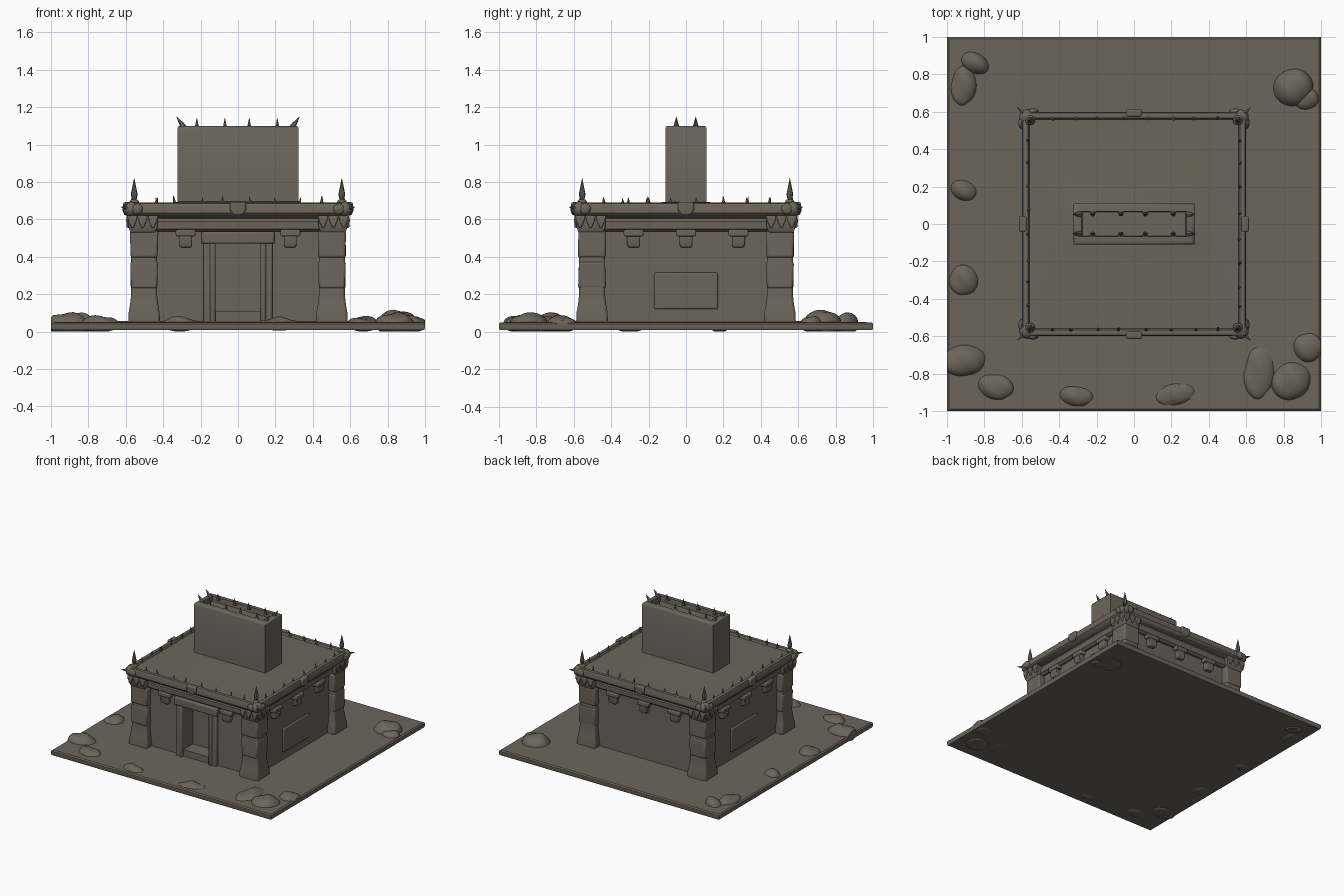
import bpy, bmesh, math, random
from mathutils import Vector, Matrix

random.seed(4)
stone = bpy.data.materials.new("weathered_stone")
stone.diffuse_color = (0.15, 0.13, 0.104, 1)


def finish(name, bm, bevel=0.0, segments=2, angle=35):
    bmesh.ops.recalc_face_normals(bm, faces=bm.faces)
    me = bpy.data.meshes.new(name)
    bm.to_mesh(me)
    bm.free()
    me.materials.append(stone)
    for p in me.polygons:
        p.use_smooth = True
    me.set_sharp_from_angle(angle=math.radians(angle))
    ob = bpy.data.objects.new(name, me)
    bpy.context.collection.objects.link(ob)
    if bevel:
        m = ob.modifiers.new("worn_edges", 'BEVEL')
        m.width, m.segments, m.limit_method = bevel, segments, 'ANGLE'
    return ob


def loft(bm, rings, cx=0, cy=0, mat=Matrix()):
    """Stack of rectangles (half x, half y, z), capped at both ends."""
    loops = [[bm.verts.new(mat @ Vector((cx + sx * hx, cy + sy * hy, z)))
              for sx, sy in ((-1, -1), (1, -1), (1, 1), (-1, 1))] for hx, hy, z in rings]
    for a, b in zip(loops, loops[1:]):
        for i in range(4):
            j = (i + 1) % 4
            bm.faces.new((a[i], a[j], b[j], b[i]))
    bm.faces.new(loops[0][::-1])
    bm.faces.new(loops[-1])


def block(bm, x0, x1, y0, y1, z0, z1, mat=Matrix()):
    hx, hy = (x1 - x0) / 2, (y1 - y0) / 2
    loft(bm, [(hx, hy, z0), (hx, hy, z1)], (x0 + x1) / 2, (y0 + y1) / 2, mat)


def spike(bm, pos, direction, r, h, sides=6):
    d = Vector(direction).normalized()
    mat = Matrix.Translation(Vector(pos) + d * h / 2) @ d.to_track_quat('Z', 'Y').to_matrix().to_4x4()
    bmesh.ops.create_cone(bm, cap_ends=True, segments=sides, radius1=r, radius2=0.001, depth=h, matrix=mat)


def ball(bm, pos, size, rot=0.0, sub=2):
    mat = Matrix.Translation(pos) @ Matrix.Rotation(rot, 4, 'Z') @ Matrix.Diagonal((*size, 1))
    return bmesh.ops.create_icosphere(bm, subdivisions=sub, radius=1, matrix=mat)['verts']


TURNS = [Matrix.Rotation(math.pi / 2 * k, 4, 'Z') for k in range(4)]
CORNERS = [(sx, sy) for sx in (-1, 1) for sy in (-1, 1)]

# Ground slab
bm = bmesh.new()
loft(bm, [(0.995, 0.995, 0.008), (1, 1, 0.02), (1, 1, 0.042), (0.99, 0.99, 0.05), (0.6, 0.6, 0.057)])
finish("ground_slab", bm)

# Walls, leaving a recessed doorway at the front
W = 0.522
bm = bmesh.new()
block(bm, -W, W, -0.41, W, 0.04, 0.6)
block(bm, -W, -0.12, -W, -0.41, 0.04, 0.6)
block(bm, 0.12, W, -W, -0.41, 0.04, 0.6)
block(bm, -0.12, 0.12, -W, -0.41, 0.47, 0.6)
block(bm, -0.12, 0.12, -0.535, -0.41, 0.04, 0.11)
finish("walls", bm)

# Door frame
bm = bmesh.new()
for s in (-1, 1):
    block(bm, s * 0.155 - 0.03, s * 0.155 + 0.03, -0.55, -0.5, 0.04, 0.48)
    block(bm, s * 0.135 - 0.015, s * 0.135 + 0.015, -0.56, -0.5, 0.05, 0.475)
block(bm, -0.195, 0.195, -0.56, -0.5, 0.47, 0.535)
finish("door_frame", bm, 0.01)

# Raised side panels
bm = bmesh.new()
for s in (-1, 1):
    block(bm, s * 0.522 - 0.012, s * 0.522 + 0.012, -0.17, 0.17, 0.12, 0.315)
finish("side_panels", bm, 0.008)

# Corner pillars: flared foot, stacked stones
bm = bmesh.new()
for sx, sy in CORNERS:
    cx, cy = sx * 0.502, sy * 0.502
    loft(bm, [(0.085, 0.085, 0.045), (0.083, 0.083, 0.1), (0.075, 0.075, 0.145), (0.069, 0.069, 0.2),
              (0.069, 0.069, 0.54)], cx, cy)
    for z0, z1, h in ((0.23, 0.375, 0.072), (0.395, 0.54, 0.074)):
        j = random.uniform(-0.003, 0.003)
        loft(bm, [(h + j, h - j, z0), (h - j, h + j, z1)], cx, cy)
finish("corner_pillars", bm, 0.012)

# Capitals with chiselled wedges
bm = bmesh.new()
for sx, sy in CORNERS:
    loft(bm, [(0.066, 0.066, 0.53), (0.078, 0.078, 0.56), (0.081, 0.081, 0.625)], sx * 0.508, sy * 0.508)
    for k in range(3):
        o = 0.455 + 0.055 * k
        loft(bm, [(0.006, 0.012, 0.555), (0.022, 0.015, 0.595), (0.026, 0.012, 0.62)], sx * o, sy * 0.583)
        loft(bm, [(0.012, 0.006, 0.555), (0.015, 0.022, 0.595), (0.012, 0.026, 0.62)], sx * 0.583, sy * o)
finish("pillar_capitals", bm, 0.005)

# Ledge under the roof
bm = bmesh.new()
loft(bm, [(0.535, 0.535, 0.535), (0.555, 0.555, 0.55), (0.557, 0.557, 0.59), (0.55, 0.55, 0.6), (0.55, 0.55, 0.64)])
finish("ledge", bm)

# Hanging brackets on all four sides
bm = bmesh.new()
for k, t in enumerate(TURNS):
    for x in ((-0.28, 0.28) if k == 0 else (-0.28, 0, 0.28)):
        block(bm, x - 0.053, x + 0.053, -0.567, -0.51, 0.51, 0.545, t)
        loft(bm, [(0.029, 0.018, 0.45), (0.034, 0.024, 0.465), (0.034, 0.025, 0.515)], x, -0.536, t)
finish("brackets", bm, 0.007)

# Cornice with raised rim and nearly flat roof deck
bm = bmesh.new()
loft(bm, [(0.56, 0.56, 0.605), (0.587, 0.587, 0.617), (0.6, 0.6, 0.635), (0.6, 0.6, 0.668), (0.593, 0.593, 0.686),
          (0.58, 0.58, 0.69), (0.567, 0.567, 0.686), (0.56, 0.56, 0.67), (0.4, 0.25, 0.676), (0.32, 0.106, 0.695)])
finish("roof", bm)

# Centre blocks and corner knobs on the cornice
bm = bmesh.new()
for t in TURNS:
    loft(bm, [(0.02, 0.015, 0.622), (0.042, 0.02, 0.645), (0.042, 0.02, 0.692)], 0, -0.594, t)
finish("cornice_blocks", bm, 0.008)

bm = bmesh.new()
for sx, sy in CORNERS:
    ball(bm, (sx * 0.57, sy * 0.57, 0.655), (0.045, 0.045, 0.042))
    ball(bm, (sx * 0.602, sy * 0.54, 0.655), (0.016, 0.032, 0.03))
    ball(bm, (sx * 0.54, sy * 0.602, 0.655), (0.032, 0.016, 0.03))
    spike(bm, (sx * 0.585, sy * 0.585, 0.66), (sx, sy, 0.15), 0.015, 0.058)
finish("cornice_knobs", bm)

# Tall corner finials
bm = bmesh.new()
for sx, sy in CORNERS:
    x, y = sx * 0.555, sy * 0.555
    ball(bm, (x, y, 0.692), (0.027, 0.027, 0.018))
    spike(bm, (x, y, 0.735), (0, 0, 1), 0.018, 0.085, 8)
    spike(bm, (x, y, 0.735), (0, 0, -1), 0.018, 0.09, 8)
finish("corner_finials", bm)

# Small thorns along the roof rim
bm = bmesh.new()
for t in TURNS:
    for x in (-0.44, -0.33, -0.2, -0.08, 0.06, 0.2, 0.32, 0.44):
        p = Vector((x + random.uniform(-0.01, 0.01), -0.568, 0.675))
        d = Vector((random.uniform(-0.2, 0.2), random.uniform(0, 0.4), 1))
        spike(bm, t @ p, t @ d, 0.012, random.uniform(0.04, 0.056), 5)
finish("roof_thorns", bm)

# Chimney with a shallow sunken mouth
bm = bmesh.new()
loft(bm, [(0.324, 0.11, 0.66), (0.324, 0.11, 1.085), (0.32, 0.106, 1.096), (0.31, 0.096, 1.1), (0.28, 0.068, 1.1),
          (0.276, 0.064, 1.06)])
finish("chimney", bm, angle=50)

# Thorns around the chimney mouth
bm = bmesh.new()
for sy in (-1, 1):
    for x in (-0.22, -0.07, 0.06, 0.21):
        spike(bm, (x, sy * 0.055, 1.085), (0, -sy * 0.05, 1), 0.014, 0.058)
        ball(bm, (x, sy * 0.063, 1.09), (0.018, 0.014, 0.014), sub=1)
    for sx in (-1, 1):
        spike(bm, (sx * 0.29, sy * 0.052, 1.093), (sx * 0.7, 0, 1), 0.017, 0.068)
finish("chimney_thorns", bm)

# Half-buried rocks: x, y, half length, half width, height, turn
rocks = [(-0.91, 0.74, 0.07, 0.11, 0.085, -0.1), (-0.85, 0.86, 0.08, 0.055, 0.1, -0.5),
         (0.85, 0.73, 0.11, 0.1, 0.115, 0.4), (0.92, 0.67, 0.07, 0.06, 0.085, 0), (-0.91, 0.18, 0.075, 0.055, 0.085, -0.3),
         (-0.91, -0.3, 0.08, 0.085, 0.085, 0), (-0.91, -0.73, 0.12, 0.085, 0.1, 0.1),
         (-0.74, -0.87, 0.1, 0.07, 0.085, -0.2), (-0.31, -0.92, 0.095, 0.055, 0.08, -0.1),
         (0.22, -0.91, 0.11, 0.06, 0.075, 0.2), (0.67, -0.79, 0.085, 0.15, 0.08, -0.1),
         (0.84, -0.84, 0.11, 0.1, 0.1, 0.6), (0.93, -0.66, 0.08, 0.08, 0.085, 0)]
bm = bmesh.new()
for x, y, a, b, top, rot in rocks:
    for v in ball(bm, (x, y, 0.04), (a, b, top - 0.04), rot, 3):
        v.co.z += 0.006 * math.sin(v.co.x * 45 + v.co.y * 30) * (v.co.z > 0.05)
        v.co.z = max(v.co.z, 0.0)
        v.co.x = max(-1, min(1, v.co.x))
        v.co.y = max(-1, min(1, v.co.y))
finish("rocks", bm)
